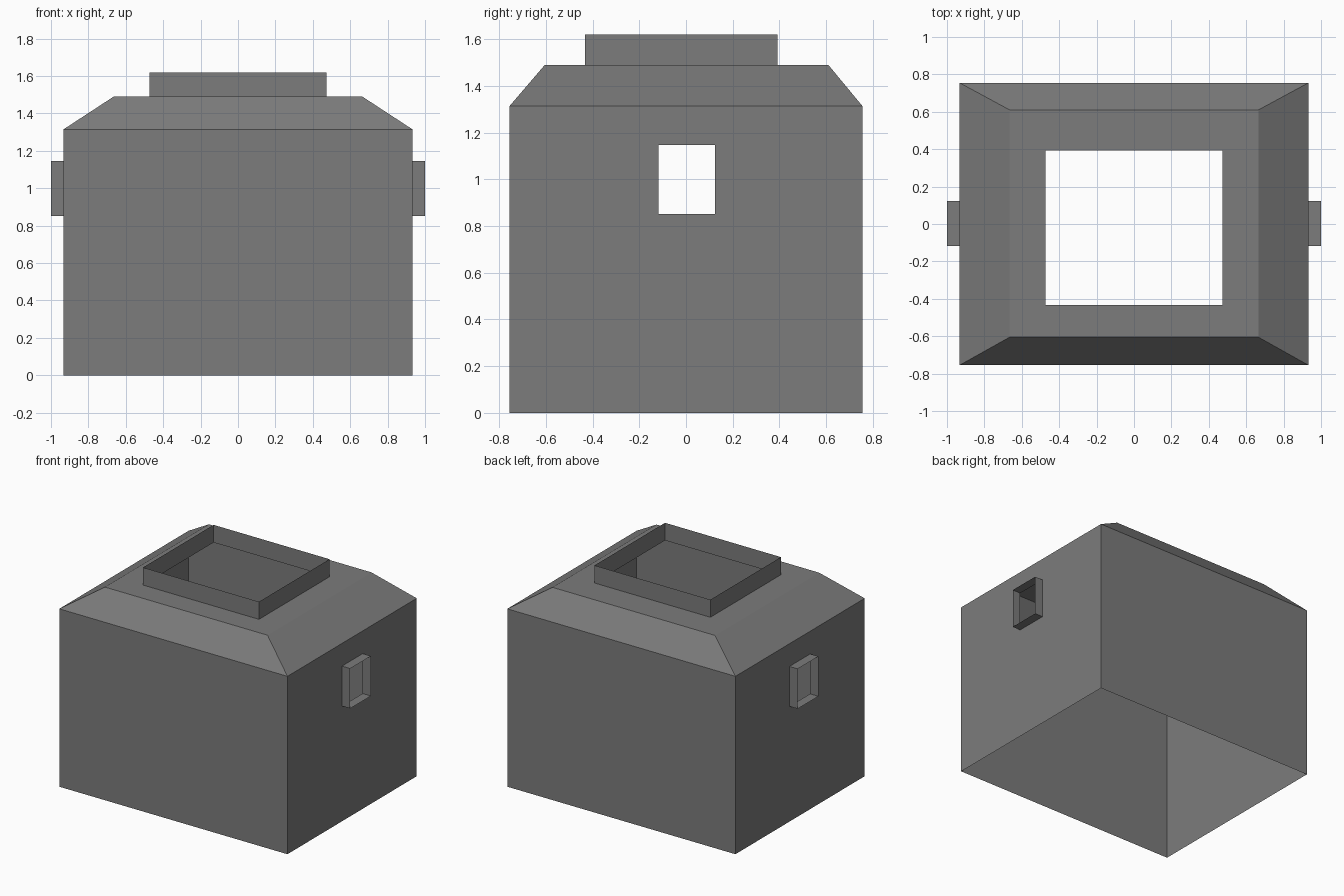
import bpy

if "Cube" in bpy.data.objects:
    bpy.data.objects.remove(bpy.data.objects["Cube"])

grey = bpy.data.materials.new("dark grey")
grey.diffuse_color = (0.2, 0.2, 0.2, 1)
grey.use_nodes = True
grey.node_tree.nodes["Principled BSDF"].inputs["Base Color"].default_value = grey.diffuse_color


def rect_z(x, y0, y1, z):
    """Horizontal rectangle, counter-clockwise from above."""
    return [(-x, y0, z), (x, y0, z), (x, y1, z), (-x, y1, z)]


def rect_x(x, y0, y1, z0, z1):
    """Upright rectangle facing outwards on the +x or -x side."""
    ring = [(x, y0, z0), (x, y1, z0), (x, y1, z1), (x, y0, z1)]
    return ring if x > 0 else ring[::-1]


def shell(name, rings, sides=range(4)):
    """Open single-sheet skin joining successive rectangles."""
    verts = [p for r in rings for p in r]
    faces = [(4 * k + i, 4 * k + (i + 1) % 4, 4 * k + 4 + (i + 1) % 4, 4 * k + 4 + i)
             for k in range(len(rings) - 1) for i in sides]
    mesh = bpy.data.meshes.new(name)
    mesh.from_pydata(verts, [], faces)
    mesh.validate()
    mesh.materials.append(grey)
    obj = bpy.data.objects.new(name, mesh)
    bpy.context.collection.objects.link(obj)
    return obj


W, D, EAVE, ROOF = 0.933, 0.755, 1.315, 1.49

# Front and back walls (the floor is open)
shell("front_and_back_walls",
      [rect_z(W, -D, D, 0), rect_z(W, -D, D, EAVE)], sides=(0, 2))

# Hipped roof with a flat top around the opening
shell("roof", [rect_z(W, -D, D, EAVE), rect_z(0.665, -0.605, 0.61, ROOF),
               rect_z(0.474, -0.432, 0.392, ROOF)])

# Upright collar around the roof opening
shell("collar", [rect_z(0.474, -0.432, 0.392, ROOF),
                 rect_z(0.474, -0.432, 0.392, 1.62)])

# Side walls with a window opening, each with a projecting window sleeve
for side, s in (("left", -1), ("right", 1)):
    window = (-0.118, 0.124, 0.852, 1.147)
    shell(side + "_wall", [rect_x(s * W, -D, D, 0, EAVE), rect_x(s * W, *window)])
    shell(side + "_window_sleeve", [rect_x(s * W, *window), rect_x(s * 1.0, *window)])
